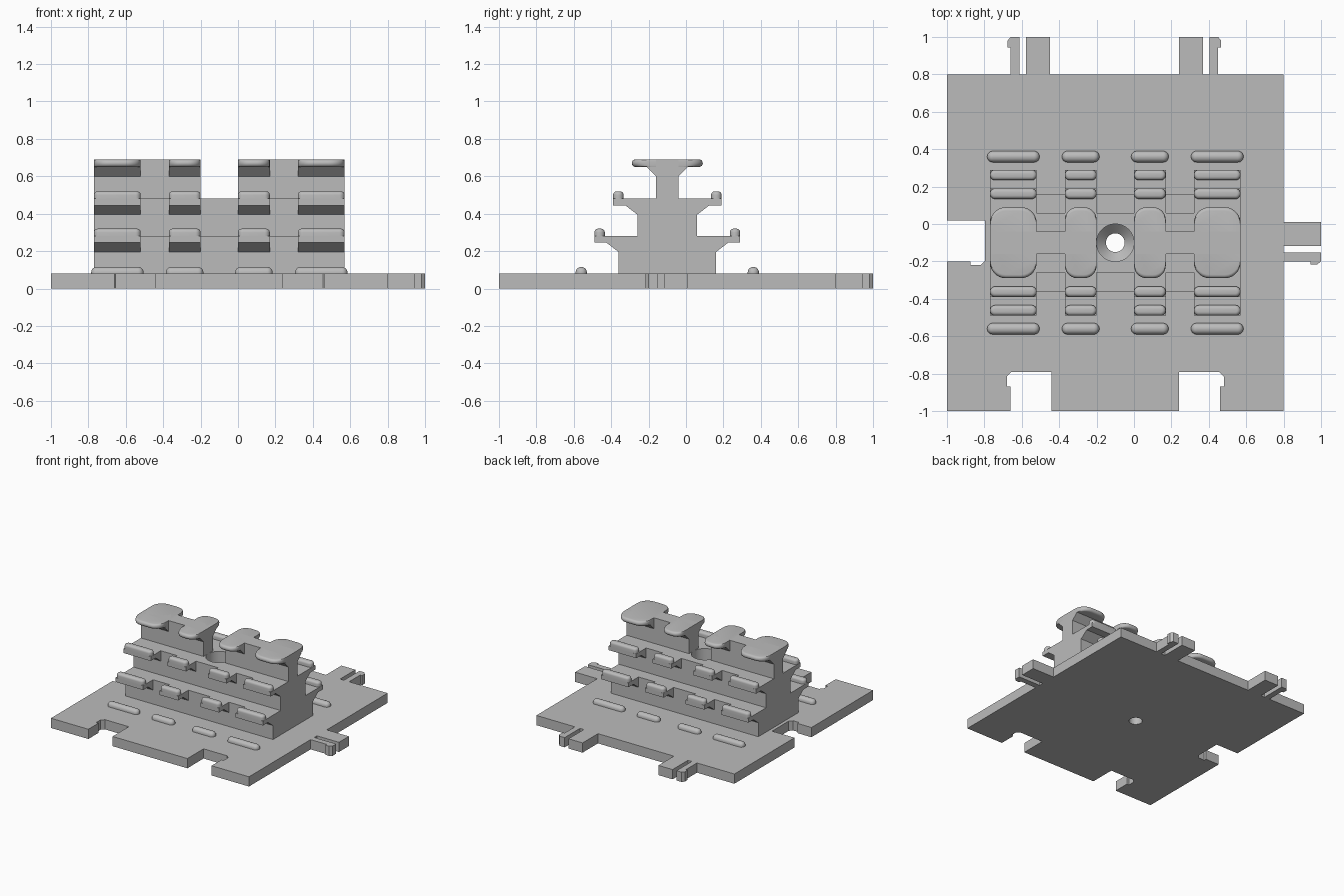
import bpy, bmesh, math

cube = bpy.data.objects.get("Cube")
if cube:
    bpy.data.objects.remove(cube, do_unlink=True)

grey = bpy.data.materials.new("plain grey")
grey.use_nodes = True
grey.diffuse_color = (0.5, 0.5, 0.5, 1)
grey.node_tree.nodes["Principled BSDF"].inputs["Base Color"].default_value = (0.5, 0.5, 0.5, 1)

C = -0.1                  # middle of the plate in x and y
PLATE = 0.08              # plate thickness
TIER1, TIER2, TOP = 0.28, 0.48, 0.69
COLUMNS = [(-0.77, -0.52), (-0.37, -0.2), (0, 0.17), (0.32, 0.57)]


def loft(name, rings):
    """Closed solid through rings with equal point counts."""
    bm = bmesh.new()
    loops = [[bm.verts.new(p) for p in ring] for ring in rings]
    n = len(loops[0])
    for a, b in zip(loops, loops[1:]):
        for i in range(n):
            j = (i + 1) % n
            bm.faces.new((a[i], a[j], b[j], b[i]))
    bm.faces.new(loops[0][::-1])
    bm.faces.new(loops[-1])
    bmesh.ops.recalc_face_normals(bm, faces=bm.faces)
    mesh = bpy.data.meshes.new(name)
    bm.to_mesh(mesh)
    bm.free()
    obj = bpy.data.objects.new(name, mesh)
    obj.data.materials.append(grey)
    bpy.context.collection.objects.link(obj)
    return obj


def slab(name, outline, z0, z1):
    return loft(name, [[(x, y, z) for x, y in outline] for z in (z0, z1)])


def bar(name, profile, x0, x1):
    """Extrude a y-z profile along x."""
    return loft(name, [[(x, y, z) for y, z in profile] for x in (x0, x1)])


def rounded(cx, cy, hx, hy, r, z, steps=7):
    """Rounded rectangle ring."""
    ring = []
    for k, (sx, sy) in enumerate([(1, 1), (-1, 1), (-1, -1), (1, -1)]):
        for i in range(steps + 1):
            a = math.pi / 2 * (k + i / steps)
            ring.append((cx + sx * (hx - r) + r * math.cos(a),
                         cy + sy * (hy - r) + r * math.sin(a), z))
    return ring


def bead(name, x0, x1, cy, hy, z0, z1, r):
    """Capsule-shaped ridge with a domed top."""
    rings = [rounded((x0 + x1) / 2, cy, (x1 - x0) / 2, hy, hy * 0.98, z0)]
    for i in range(6):
        a = math.pi / 2 * i / 5
        t = r * (1 - math.cos(a))
        rings.append(rounded((x0 + x1) / 2, cy, (x1 - x0) / 2 - t, hy - t,
                             (hy - t) * 0.98, z1 - r + r * math.sin(a)))
    return loft(name, rings)


# Latch shapes: u runs along the edge, v runs across it
NOTCH = [(0, 0), (0, 0.21), (0.215, 0.21), (0.24, 0.185), (0.24, 0.13), (0.22, 0.13), (0.22, 0)]
BLOCK = [(0.01, 0), (0.01, 0.2), (0.138, 0.2), (0.138, 0)]
HOOK = [(0.173, 0), (0.173, 0.2), (0.22, 0.2), (0.236, 0.18), (0.236, 0.145), (0.22, 0.145), (0.22, 0)]

# Base plate outline, tabs on the back and right, sockets on the front and left
outline = [(-1, -1)]
outline += [(-0.44 - u, v - 1) for u, v in NOTCH[::-1]]
outline += [(0.24 + u, v - 1) for u, v in NOTCH]
outline += [(0.8, -1)]
outline += [(0.8 + v, 0.02 - u) for u, v in HOOK[::-1] + BLOCK[::-1]]
outline += [(0.8, 0.8)]
outline += [(0.23 + u, 0.8 + v) for u, v in HOOK[::-1] + BLOCK[::-1]]
outline += [(-0.44 - u, 0.8 + v) for u, v in BLOCK + HOOK]
outline += [(-1, 0.8)]
outline += [(v * 0.97 - 1, 0.02 - u) for u, v in NOTCH]
plate = slab("base_plate", outline, 0, PLATE)

# Two lower steps of the core
half = [(0.26, PLATE), (0.26, TIER1), (0.16, TIER1), (0.16, TIER2)]
profile = [(C + d, z) for d, z in half] + [(C - d, z) for d, z in half[::-1]]
core = bar("stepped_core", profile, -0.77, 0.57)

# Countersunk screw hole through core and plate
hole = [(0.05, -0.1), (0.05, PLATE), (0.1, 0.13), (0.1, 0.6)]
cutter = loft("hole_cutter", [[(C + r * math.cos(a), C + r * math.sin(a), z)
                               for a in (math.tau * i / 48 for i in range(48))]
                              for r, z in hole])
cutter.hide_render = True
for obj in (plate, core):
    mod = obj.modifiers.new("hole", "BOOLEAN")
    mod.operation = "DIFFERENCE"
    mod.solver = "EXACT"
    mod.object = cutter
    with bpy.context.temp_override(object=obj, active_object=obj):
        bpy.ops.object.modifier_apply(modifier="hole")
bpy.data.objects.remove(cutter, do_unlink=True)

# Top walls either side of the hole
for side, x0, x1 in (("right", -0.77, -0.2), ("left", 0, 0.57)):
    bar("top_wall_" + side, [(C - 0.06, TIER2), (C + 0.06, TIER2), (C + 0.06, TOP), (C - 0.06, TOP)], x0, x1)

for n, (x0, x1) in enumerate(COLUMNS, 1):
    for side, s in (("front", -1), ("back", 1)):
        tag = f"_{side}_{n}"
        # Bracketed shelves with raised lips
        for tier, w, z in (("lower", 0.26, TIER1), ("middle", 0.16, TIER2)):
            shelf = [(w, z - 0.085), (w + 0.065, z - 0.035), (w + 0.13, z - 0.035), (w + 0.13, z), (w, z)]
            bar(tier + "_shelf" + tag, [(C + s * d, h) for d, h in shelf], x0, x1)
            bead(tier + "_lip" + tag, x0, x1, C + s * (w + 0.102), 0.028, z - 0.005, z + 0.04, 0.02)
        # Bracket under the cap and ridge on the plate
        gusset = [(0.06, 0.6), (0.11, 0.65), (0.06, 0.65)]
        bar("cap_bracket" + tag, [(C + s * d, h) for d, h in gusset], x0, x1)
        bead("plate_ridge" + tag, x0 - 0.015, x1 + 0.015, C + s * 0.46, 0.03, PLATE - 0.005, 0.115, 0.028)
    # Cap with rounded corners and rolled ends
    rings = []
    for i in range(9):
        a = math.pi * (i / 8 - 0.5)
        rings.append(rounded((x0 + x1) / 2, C, (x1 - x0) / 2, 0.17 + 0.02 * math.cos(a),
                             min(0.085, (x1 - x0) * 0.4), 0.67 + 0.02 * math.sin(a)))
    loft(f"cap_{n}", rings)

# Smooth the curves, keep the edges sharp
for obj in bpy.context.scene.objects:
    obj.select_set(obj.type == "MESH")
bpy.context.view_layer.objects.active = plate
bpy.ops.object.shade_smooth_by_angle(angle=math.radians(30))
